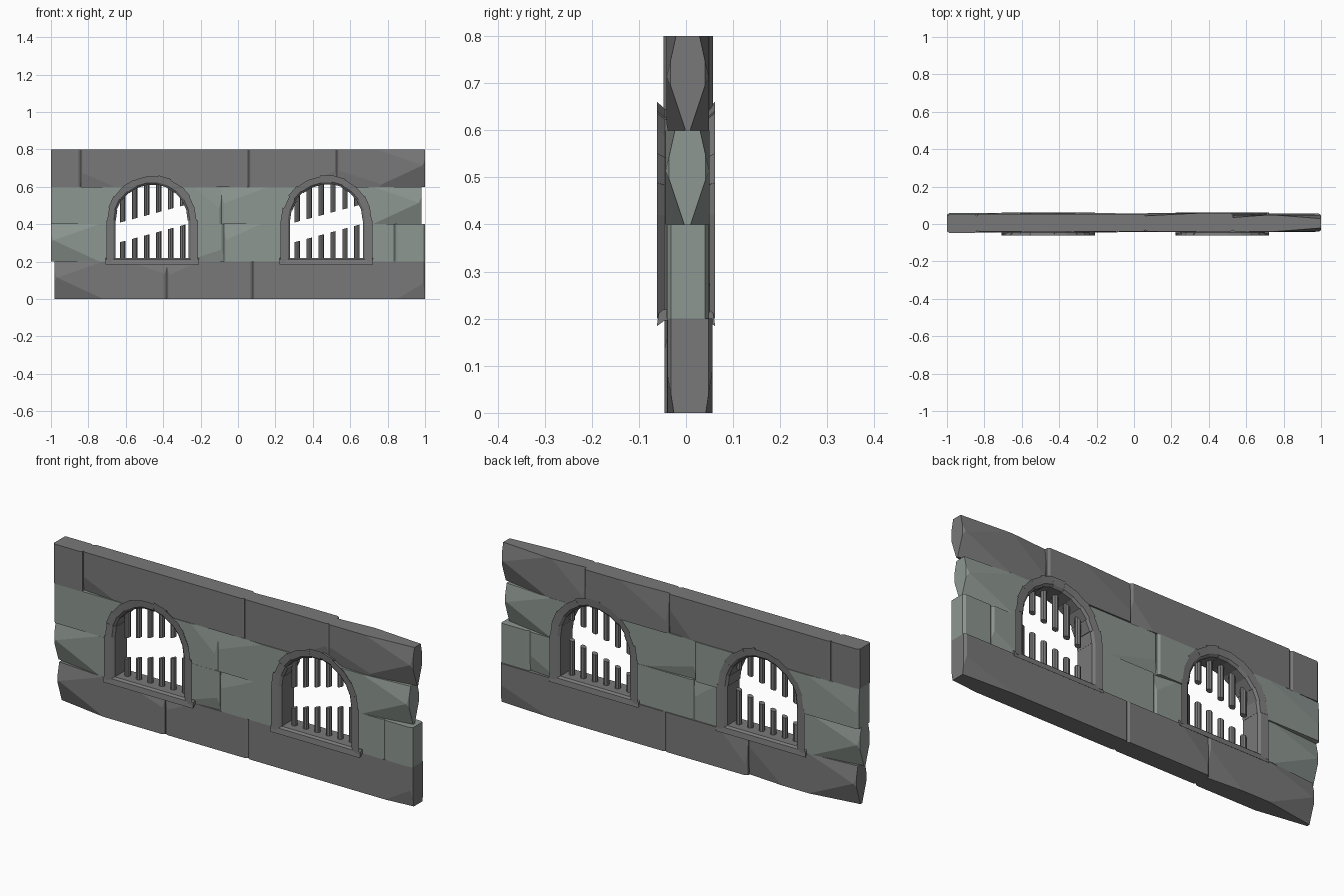
import bpy, bmesh, math, random
from mathutils import Vector

if "Cube" in bpy.data.objects:
    bpy.data.objects.remove(bpy.data.objects["Cube"])
random.seed(4)

WINDOWS = (-0.459, 0.473)   # window centres
SPRING = 0.42               # height where the arches start
INNER = 0.195               # half width of the opening
ROW = 0.2                   # height of a row of blocks


def material(name, rgb):
    m = bpy.data.materials.new(name)
    m.diffuse_color = (*rgb, 1)
    m.use_nodes = True
    m.node_tree.nodes["Principled BSDF"].inputs["Base Color"].default_value = m.diffuse_color
    return m


STONE = material("dark_stone", (0.19, 0.19, 0.19))
GREEN = material("green_stone", (0.27, 0.31, 0.285))


def finish(name, bm, mat):
    bmesh.ops.recalc_face_normals(bm, faces=bm.faces)
    me = bpy.data.meshes.new(name)
    bm.to_mesh(me)
    bm.free()
    me.materials.append(mat)
    ob = bpy.data.objects.new(name, me)
    bpy.context.collection.objects.link(ob)
    return ob


def arch_cutter(cx):
    """Solid in the shape of a window, used to open the wall."""
    r, steps = INNER + 0.015, 12
    arc = [(r * math.cos(a * math.pi / steps), SPRING + r * math.sin(a * math.pi / steps))
           for a in range(steps + 1)]
    bm = bmesh.new()
    f = bm.faces.new([bm.verts.new((cx + x, -ROW, z))
                      for x, z in [(r, ROW + 0.003)] + arc + [(-r, ROW + 0.003)]])
    ext = bmesh.ops.extrude_face_region(bm, geom=[f])["geom"]
    bmesh.ops.translate(bm, vec=(0, 2 * ROW, 0),
                        verts=[v for v in ext if isinstance(v, bmesh.types.BMVert)])
    ob = finish("arch_cutter", bm, STONE)
    ob.hide_render = True
    return ob


def chip(bm, corner, side, size):
    """Slice a block corner off; size is how far the cut runs along each edge."""
    point = corner - Vector((side[0] * size[0], 0, 0))
    normal = Vector([s / l for s, l in zip(side, size)]).normalized()
    cut = bmesh.ops.bisect_plane(bm, geom=bm.verts[:] + bm.edges[:] + bm.faces[:],
                                 dist=1e-5, plane_co=point, plane_no=normal, clear_outer=True)
    edges = [g for g in cut["geom_cut"] if isinstance(g, bmesh.types.BMEdge)]
    if edges:
        bmesh.ops.contextual_create(bm, geom=edges)


def block(name, row, x0, x1, worn_side):
    """Stone block with chamfered uprights, a worn end and a random chip per face."""
    vary = random.uniform
    lo = Vector((x0, -0.043 + vary(-0.005, 0.005), row * ROW))
    hi = Vector((x1, 0.053 + vary(-0.005, 0.005), row * ROW + ROW))
    bm = bmesh.new()
    bmesh.ops.create_cube(bm, size=1)
    for v in bm.verts:
        v.co = [h if c > 0 else l for c, l, h in zip(v.co, lo, hi)]

    def cut(side, size):
        corner = Vector([h if s > 0 else l for s, l, h in zip(side, lo, hi)])
        chip(bm, corner, side, size)

    for sy in (-1, 1):
        for sx in (-1, 1):
            cut((sx, sy, 1), (0.012, 0.008, 1e4))
        if worn_side:
            cut((worn_side, sy, -1), (0.26, 0.04, 0.12))
            cut((worn_side, sy, 1), (0.26, 0.02, 0.09))
        if x1 - x0 > ROW:
            cut((-worn_side or random.choice((-1, 1)), sy, random.choice((-1, 1))),
                (vary(0.12, 0.3), 0.014, vary(0.06, 0.16)))
    ob = finish(name, bm, GREEN if row in (1, 2) else STONE)
    for cx, cutter in zip(WINDOWS, cutters):
        if row > 0 and x0 < cx + INNER and x1 > cx - INNER:
            mod = ob.modifiers.new("window", 'BOOLEAN')
            mod.object, mod.operation, mod.solver = cutter, 'DIFFERENCE', 'EXACT'
            bpy.context.view_layer.objects.active = ob
            bpy.ops.object.modifier_apply(modifier=mod.name)


# Wall: joints of each row from the bottom up, and which end is worn round
cutters = [arch_cutter(cx) for cx in WINDOWS]
rows = [(-1, (-0.98, -0.38, 0.08, 1)),
        (-1, (-1, -0.075, 0.84, 1)),
        (1, (-1, -0.088, 0.98)),
        (1, (-1, -0.84, 0.06, 0.53, 1))]
for row, (worn, joints) in enumerate(rows):
    last = len(joints) - 2
    for i in range(last + 1):
        is_worn = i == (0 if worn < 0 else last)
        block(f"wall_block_{row + 1}_{i + 1}", row, joints[i], joints[i + 1],
              worn if is_worn else 0)
for c in cutters:
    bpy.data.objects.remove(c)

# Frame section: (distance outward from inner edge, depth), flared lip on both faces
HALF = [(0, 0.048), (0.012, 0.058), (0.05, 0.062), (0.033, 0.045)]
SECTION = [(r, -y) for r, y in HALF] + HALF[::-1]


def stone(bm, stations, scale=1.0, shift=0.0):
    """Frame stone between two stations (x, z, outward x, outward z)."""
    rings = [[bm.verts.new((x + dx * (r * scale + shift), y, z + dz * (r * scale + shift)))
              for r, y in SECTION] for x, z, dx, dz in stations]
    n = len(SECTION)
    for k in range(n):
        j = (k + 1) % n
        bm.faces.new((rings[0][k], rings[0][j], rings[1][j], rings[1][k]))
    bm.faces.new(rings[0])
    bm.faces.new(rings[1][::-1])


def arch_station(cx, a):
    c, s = math.cos(a), math.sin(a)
    return (cx + INNER * c, SPRING + INNER * s, c, s)


STONES, BARS = 11, 6
for w, cx in enumerate(WINDOWS):
    # Window frame: jambs, arch stones and sill
    bm = bmesh.new()
    for s in (-1, 1):
        stone(bm, [(cx + s * INNER, z, s, 0) for z in (ROW, SPRING)])
    for k in range(STONES):
        stone(bm, [arch_station(cx, (k + e) * math.pi / STONES) for e in (0, 1)],
              random.uniform(0.9, 1), random.uniform(-0.005, 0.003))
    stone(bm, [(cx + s * 0.25, 0.22, 0, -1) for s in (-1, 1)], 0.72)
    finish(f"window_frame_{w + 1}", bm, STONE)

    # Broken bars with slanted broken ends
    bm = bmesh.new()
    for k in range(BARS):
        dx = -0.157 + k * 0.064
        top = SPRING + math.sqrt(0.212 ** 2 - dx ** 2)
        for low in (True, False):
            bar = bmesh.ops.create_cone(bm, segments=8, radius1=0.0145, radius2=0.0145,
                                        depth=1, cap_ends=True)["verts"]
            for v in bar:
                x, upper = v.co.x + dx, v.co.z > 0
                slope = 0.27 * x
                if low:
                    z = 0.35 + slope if upper else ROW + 0.005
                else:
                    z = top if upper else 0.455 + slope
                v.co = (cx + x, v.co.y, z)
    finish(f"broken_bars_{w + 1}", bm, STONE)
